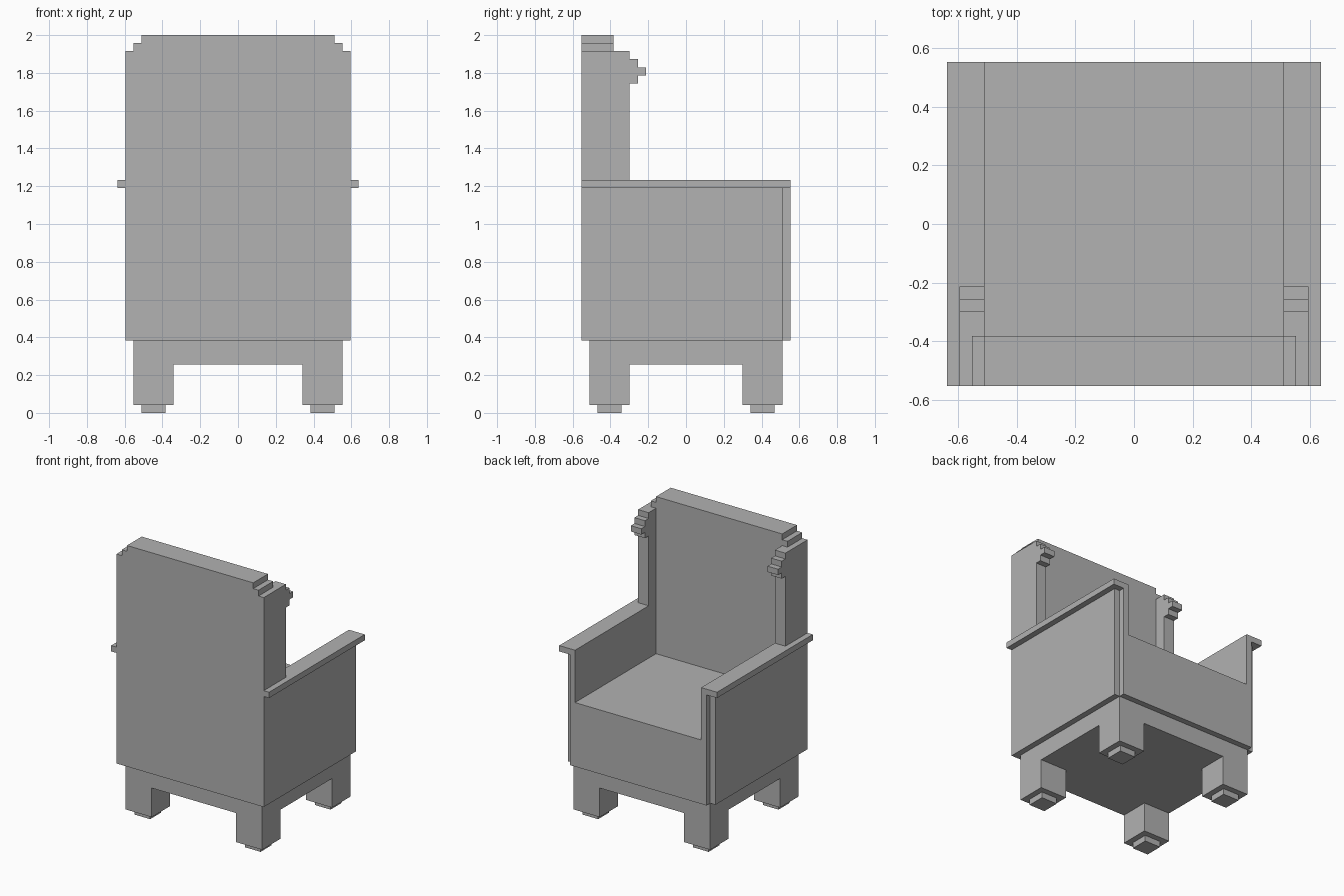
import bpy
import bmesh
from mathutils import Vector

U = 2 / 47  # one block step; all sizes below are counted in steps

cube = bpy.data.objects.get("Cube")
if cube:
    bpy.data.objects.remove(cube, do_unlink=True)

grey = bpy.data.materials.new("plain_grey")
grey.use_nodes = True
grey.diffuse_color = (0.445, 0.445, 0.445, 1)
grey.node_tree.nodes["Principled BSDF"].inputs["Base Color"].default_value = grey.diffuse_color


def prism(name, outline, axis, start, end, mirror=""):
    """Extrude a flat outline along an axis, optionally mirrored across x and y."""
    bm = bmesh.new()
    verts = []
    for a, b in outline:
        co = [a, b]
        co.insert("xyz".index(axis), start)
        verts.append(bm.verts.new(Vector(co) * U))
    face = bm.faces.new(verts)
    grown = bmesh.ops.extrude_face_region(bm, geom=[face])["geom"]
    shift = Vector([(end - start) * U if c == axis else 0 for c in "xyz"])
    bmesh.ops.translate(bm, vec=shift, verts=[v for v in grown if isinstance(v, bmesh.types.BMVert)])
    bmesh.ops.recalc_face_normals(bm, faces=bm.faces)
    mesh = bpy.data.meshes.new(name)
    bm.to_mesh(mesh)
    bm.free()
    mesh.materials.append(grey)
    obj = bpy.data.objects.new(name, mesh)
    bpy.context.collection.objects.link(obj)
    if mirror:
        mod = obj.modifiers.new("mirror", "MIRROR")
        mod.use_axis = ["x" in mirror, "y" in mirror, False]
        mod.use_mirror_merge = False
    return obj


def box(name, x, y, z, mirror=""):
    outline = [(x[0], y[0]), (x[1], y[0]), (x[1], y[1]), (x[0], y[1])]
    return prism(name, outline, "z", z[0], z[1], mirror)


# Feet, legs and base frame
box("foot_pads", (9, 12), (8, 11), (0, 1), "xy")
box("legs", (8, 13), (7, 12), (1, 6), "xy")
box("base_frame", (-13, 13), (-12, 12), (6, 9))

# Seat block
box("seat", (-12, 12), (-13, 13), (9, 20))

# Side panels, notched at the outer corner by the open side of the seat
side_plan = [(12, -13), (14, -13), (14, 12), (13, 12), (13, 13), (12, 13)]
prism("side_panels", side_plan, "z", 9, 28, "x")

# Overhanging arm caps
box("arm_caps", (12, 15), (-13, 13), (28, 29), "x")

# Backrest with stepped top corners
half = [(12, 20), (12, 45), (13, 45), (13, 46), (12, 46), (12, 47)]
back_outline = half + [(-x, z) for x, z in reversed(half)]
prism("backrest", back_outline, "y", -13, -9)

# Wings with a stepped scroll near the top
wing_profile = [(-13, 29), (-7, 29), (-7, 41), (-6, 41), (-6, 42), (-5, 42),
                (-5, 43), (-6, 43), (-6, 44), (-7, 44), (-7, 45), (-13, 45)]
prism("wings", wing_profile, "x", 12, 14, "x")
